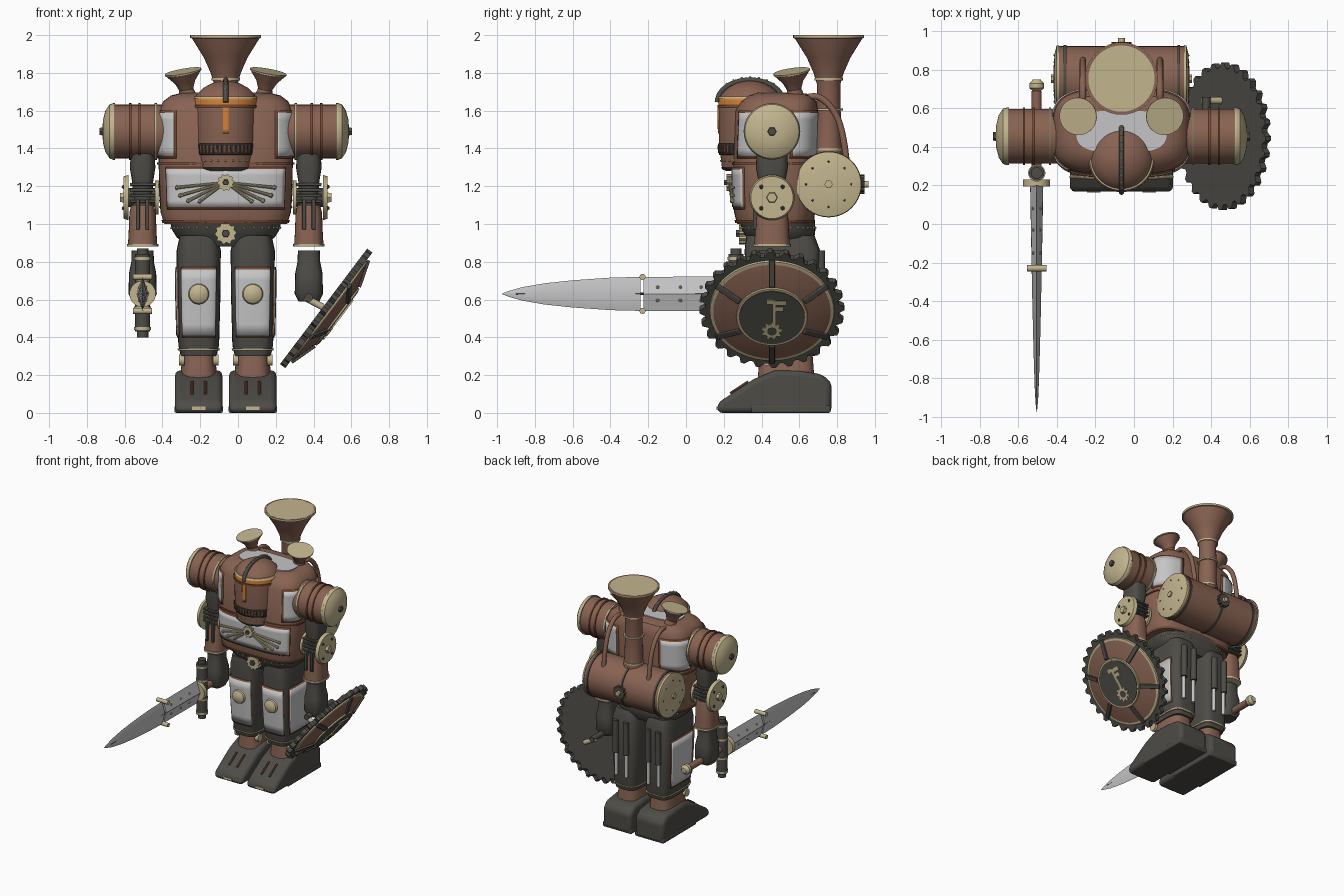
import bpy, bmesh
from math import cos, sin, pi, radians, copysign
from mathutils import Matrix, Vector

if "Cube" in bpy.data.objects:
    bpy.data.objects.remove(bpy.data.objects["Cube"])

def material(name, *rgb):
    m = bpy.data.materials.new(name)
    m.use_nodes = True
    m.diffuse_color = (*rgb, 1)
    m.node_tree.nodes["Principled BSDF"].inputs["Base Color"].default_value = (*rgb, 1)
    return m

COPPER = material("copper", .25, .125, .085)
RUST = material("dark copper", .18, .07, .035)
IRON = material("iron", .075, .072, .062)
BLACK = material("black iron", .025, .025, .026)
BRASS = material("brass", .54, .46, .27)
SILVER = material("silver", .56, .56, .57)
GLOW = material("orange glow", .65, .22, .04)
CX, ARM, LEG = -.065, .44, .143   # body axis, arm and leg offsets from it
made = []

def finish(name, bm, mat, M=None, bevel=0, solid=0):
    if M is not None:
        bm.transform(M)
    if not solid:
        bmesh.ops.recalc_face_normals(bm, faces=bm.faces)
    me = bpy.data.meshes.new(name)
    bm.to_mesh(me)
    bm.free()
    me.materials.append(mat)
    ob = bpy.data.objects.new(name, me)
    bpy.context.scene.collection.objects.link(ob)
    if bevel:
        mod = ob.modifiers.new("bevel", "BEVEL")
        mod.width, mod.segments = bevel, 3
    if solid:
        mod = ob.modifiers.new("thickness", "SOLIDIFY")
        mod.thickness, mod.offset = solid, -1
    made.append(ob)

def aim(origin, axis):
    return Matrix.Translation(origin) @ Vector(axis).to_track_quat('Z', 'Y').to_matrix().to_4x4()

def oval(row, n, t, ox, off=0):
    # point on a rounded-square section; row is height, half width, half depth, y centre
    z, hx, hy, cy = row
    c, s = cos(t), sin(t)
    return (ox + (hx + off) * copysign(abs(c) ** (2 / n), c),
            cy + (hy + off) * copysign(abs(s) ** (2 / n), s), z)

def loft(name, rows, mat, n=2, ox=0, seg=48, M=None):
    bm = bmesh.new()
    rings = [[bm.verts.new(oval(r, n, 2 * pi * i / seg, ox)) for i in range(seg)] for r in rows]
    for a, b in zip(rings, rings[1:]):
        for i in range(seg):
            j = (i + 1) % seg
            bm.faces.new((a[i], a[j], b[j], b[i]))
    bm.faces.new(rings[0][::-1])
    bm.faces.new(rings[-1])
    finish(name, bm, mat, M)

def lathe(name, profile, mat, origin, axis=(0, 0, 1), seg=32):
    loft(name, [(z, r, r, 0) for r, z in profile], mat, seg=seg, M=aim(origin, axis))

def rod(name, a, b, r, mat, r2=None, seg=20):
    d = Vector(b) - Vector(a)
    lathe(name, [(r, 0), (r if r2 is None else r2, d.length)], mat, a, d, seg)

def at(rows, z):
    for a, b in zip(rows, rows[1:]):
        if a[0] <= z <= b[0]:
            k = (z - a[0]) / (b[0] - a[0])
            return [u + (v - u) * k for u, v in zip(a, b)]

def patch(name, rows, n, ox, t0, t1, z0, z1, mat, off=.006):
    # plate that follows a lofted surface
    bm = bmesh.new()
    cols, lines = 16, 6
    g = [[bm.verts.new(oval(at(rows, z0 + (z1 - z0) * j / lines), n,
          radians(t0 + (t1 - t0) * i / cols), ox, off)) for i in range(cols + 1)] for j in range(lines + 1)]
    for j in range(lines):
        for i in range(cols):
            bm.faces.new((g[j][i], g[j][i + 1], g[j + 1][i + 1], g[j + 1][i]))
    finish(name, bm, mat, solid=.015)

def panel(name, rows, n, ox, t0, t1, z0, z1):
    patch(name + "_frame", rows, n, ox, t0 - 3, t1 + 3, z0 - .012, z1 + .012, RUST)
    patch(name, rows, n, ox, t0, t1, z0, z1, SILVER, .01)

def box(name, centre, size, mat, bevel=0, M=None):
    bm = bmesh.new()
    bmesh.ops.create_cube(bm, size=1)
    bm.transform(Matrix.Translation(centre) @ Matrix.Diagonal((*size, 1)))
    finish(name, bm, mat, M, bevel)

def gear(name, M, r, teeth, h, mat, depth=.85):
    bm = bmesh.new()
    def ring(z):
        return [bm.verts.new((q * cos(a), q * sin(a), z)) for i in range(4 * teeth)
                for q, a in [(r if i % 4 < 2 else r * depth, 2 * pi * i / 4 / teeth)]]
    a, b = ring(0), ring(h)
    for i in range(len(a)):
        j = (i + 1) % len(a)
        bm.faces.new((a[i], a[j], b[j], b[i]))
    bm.faces.new(a[::-1])
    bm.faces.new(b)
    finish(name, bm, mat, M)

def rivets(name, points, mat=BRASS, r=.008):
    bm = bmesh.new()
    for p in points:
        bmesh.ops.create_icosphere(bm, subdivisions=1, radius=r, matrix=Matrix.Translation(p))
    finish(name, bm, mat)

def pipe(name, points, r, mat):
    cu = bpy.data.curves.new(name, "CURVE")
    cu.dimensions, cu.bevel_depth, cu.use_fill_caps = "3D", r, True
    sp = cu.splines.new("NURBS")
    sp.points.add(len(points) - 1)
    for p, c in zip(sp.points, points):
        p.co = (*c, 1)
    sp.use_endpoint_u, sp.order_u = True, 3
    cu.materials.append(mat)
    bpy.context.scene.collection.objects.link(bpy.data.objects.new(name, cu))

def band(name, rows, n, ox, z0, z1, mat, off=.008):
    loft(name, [(z, h + off, d + off, c) for z, h, d, c in (at(rows, z0), at(rows, z1))], mat, n, ox)

# torso and its plates
torso = [(1, .325, .2, .47), (1.06, .345, .215, .47), (1.3, .355, .22, .47), (1.6, .355, .22, .48),
         (1.65, .33, .2, .49), (1.68, .29, .17, .5), (1.69, .25, .14, .5)]
N = 3.5
loft("torso", torso, COPPER, N, CX, 96)
panel("chest_panel", torso, N, CX, 219, 321, 1.09, 1.29)
for name, a, b in (("left_front_panel", -52, -12), ("right_front_panel", 192, 232),
                   ("left_back_panel", 12, 70), ("right_back_panel", 110, 168)):
    panel(name, torso, N, CX, a, b, 1.36, 1.59)
band("torso_trim", torso, N, CX, 1.315, 1.325, RUST)
band("lower_trim", torso, N, CX, 1.005, 1.02, RUST)
loft("top_plate", [(1.685, .235, .11, .48), (1.697, .235, .11, .48)], SILVER, 3, CX)

# chest ornament
gear("chest_gear", aim((CX, .245, 1.22), (0, -1, 0)), .045, 10, .03, BRASS)
lathe("chest_hub", [(.02, 0), (.015, .045)], IRON, (CX, .245, 1.22), (0, -1, 0), 6)
for s in (-1, 1):
    for i, length in enumerate((.26, .25, .22, .17)):
        a = radians(6 + 10 * i)
        tip = (CX + s * length * cos(a), .245, 1.22 - length * sin(a))
        rod("fan_rod", (CX, .228, 1.22), tip, .006, BRASS, .009, 10)
        rivets("fan_tip", [tip], r=.013)

# hips and belt
hips = [(.88, .2, .15, .5), (.93, .26, .18, .5), (.97, .285, .195, .49), (1.04, .3, .2, .48)]
loft("hips", hips, IRON, 3, CX)
rivets("belt_rivets", [oval(at(hips, .98), 3, 2 * pi * i / 32, CX) for i in range(32)])
gear("belt_gear", aim((CX, .32, .95), (0, -1, 0)), .058, 10, .04, BRASS)
lathe("belt_hub", [(.025, 0), (.02, .055)], IRON, (CX, .32, .95), (0, -1, 0), 6)

# helmet
HY = .34
head = [(z, r, r, HY) for r, z in ((.13, 1.28), (.15, 1.3), (.165, 1.42), (.167, 1.6), (.165, 1.66),
        (.15, 1.69), (.12, 1.72), (.07, 1.747), (.02, 1.757))]
loft("helmet", head, COPPER, 2, CX)
band("helmet_base", head, 2, CX, 1.285, 1.3, IRON, .006)
band("visor_lower_rim", head, 2, CX, 1.615, 1.63, RUST)
band("visor_upper_rim", head, 2, CX, 1.664, 1.676, BRASS)
patch("visor_slot", head, 2, CX, 185, 355, 1.63, 1.664, GLOW, .003)
patch("nose_slot", head, 2, CX, 265, 275, 1.48, 1.63, GLOW)
patch("mouth_grille", head, 2, CX, 212, 328, 1.365, 1.425, BLACK)
for i in range(13):
    patch("mouth_slat", head, 2, CX, 218 + 8 * i, 222 + 8 * i, 1.375, 1.415, RUST, .01)
crest = [(CX, HY + .175 * cos(a), 1.645 + .118 * sin(a)) for a in [pi * i / 12 for i in range(13)]]
pipe("helmet_crest", crest, .014, IRON)
rivets("crest_rivets", [(x, y, z + .012) for x, y, z in crest[2:-2]])
rivets("helmet_rivets", [oval(at(head, 1.335), 2, pi + pi * i / 12, CX) for i in range(13)], r=.006)

# boiler on the back
BY, BZ = .755, 1.21
def boiler_ring(name, a, b, r, mat):
    rod(name, (CX + a, BY, BZ), (CX + b, BY, BZ), r, mat, seg=40)
boiler_ring("boiler", -.33, .33, .168, COPPER)
for x in (-.3, -.012, .29):
    boiler_ring("boiler_band", x, x + .015, .175, IRON)
for s in (-1, 1):
    lathe("boiler_cap", [(.173, 0), (.172, .012), (.13, .022), (.05, .028), (.01, .028)], BRASS,
          (CX + s * .325, BY, BZ), (s, 0, 0), 40)
    rivets("boiler_cap_rivets", [(CX + s * .348, BY + .12 * cos(i * pi / 4), BZ + .12 * sin(i * pi / 4))
                                 for i in range(8)], IRON, .006)
    lathe("boiler_bolt", [(.022, 0), (.022, .04)], BRASS, (CX + s * .325, BY, BZ), (s, 0, 0), 6)
    pipe("boiler_pipe", [(CX + s * .2, y, z) for y, z in
         ((.58, 1.64), (.66, 1.69), (.75, 1.65), (.83, 1.52), (.85, 1.33))], .017, COPPER)
gear("valve_wheel", aim((CX, .915, BZ), (0, 1, 0)), .052, 10, .03, IRON)
rod("valve_stem", (CX, .9, BZ), (CX, .965, BZ), .018, BRASS)

# chimney and small funnels, hollow at the mouth
lathe("chimney", [(.085, 1.3), (.067, 1.42), (.062, 1.74), (.08, 1.8), (.115, 1.88), (.18, 1.985), (.185, 2),
      (.172, 2), (.105, 1.88), (.06, 1.8)], COPPER, (CX, BY, 0), seg=40)
lathe("chimney_rim", [(.177, 1.982), (.188, 1.985), (.188, 2), (.172, 2)], BRASS, (CX, BY, 0), seg=40)
lathe("chimney_glow", [(.057, 1.8), (.057, 1.807)], GLOW, (CX, BY, 0))
for z in (1.39, 1.6, 1.76):
    lathe("chimney_ring", [(.075, z), (.075, z + .012)], BRASS, (CX, BY, 0))
for s in (-1, 1):
    base, lean = (CX + s * .2, .58, 1.665), (s * .18, -.15, 1)
    lathe("funnel", [(.05, 0), (.038, .05), (.055, .09), (.088, .13), (.095, .145), (.085, .145),
                     (.05, .095), (.03, .07)], COPPER, base, lean)
    lathe("funnel_rim", [(.09, .137), (.098, .139), (.098, .147), (.086, .147)], BRASS, base, lean)
    lathe("funnel_glow", [(.045, .09), (.045, .094)], GLOW, base, lean)

# arms
AY = .455
for s, side in ((-1, "right"), (1, "left")):
    def X(d):
        return CX + s * d
    out = (s, 0, 0)
    rod(side + "_shoulder", (X(.33), AY, 1.49), (X(.6), AY, 1.49), .142, COPPER, seg=40)
    for d, m in ((.365, BRASS), (.45, RUST), (.5, RUST), (.585, BRASS)):
        rod(side + "_shoulder_band", (X(d), AY, 1.49), (X(d + .012), AY, 1.49), .15, m, seg=40)
    lathe(side + "_shoulder_cap", [(.15, 0), (.143, .02), (.11, .042), (.06, .055), (.01, .058)], BRASS,
          (X(.595), AY, 1.49), out, 40)
    lathe(side + "_shoulder_bolt", [(.024, 0), (.022, .018)], IRON, (X(.65), AY, 1.49), out, 6)
    x = X(ARM)
    loft(side + "_upper_arm", [(1.08, .05, .06, AY), (1.22, .055, .07, AY), (1.3, .068, .085, AY),
                               (1.4, .06, .08, AY)], IRON, 3, x)
    for z in (1.12, 1.15, 1.18, 1.21):
        box(side + "_elbow_rib", (x, AY, z), (.135, .16, .016), IRON, .005)
    rod(side + "_elbow_disc", (X(.515), AY, 1.14), (X(.54), AY, 1.14), .12, BRASS, .112, 40)
    rod(side + "_elbow_inner_disc", (X(.355), AY, 1.14), (X(.375), AY, 1.14), .09, BRASS, seg=32)
    rod(side + "_elbow_axle", (X(.36), AY, 1.14), (X(.52), AY, 1.14), .05, IRON)
    lathe(side + "_elbow_bolt", [(.03, 0), (.027, .02)], BRASS, (X(.54), AY, 1.14), out, 6)
    rivets(side + "_elbow_rivets", [(X(.54), AY + .08 * cos(a), 1.14 + .08 * sin(a))
           for a in [pi / 4 + pi / 2 * i for i in range(4)]], IRON, .012)
    loft(side + "_forearm", [(.885, .078, .095, AY), (.95, .074, .09, AY), (1.06, .07, .085, AY),
                             (1.1, .06, .075, AY)], COPPER, 2.6, x)
    loft(side + "_cuff", [(.88, .083, .1, AY), (.895, .083, .1, AY)], BRASS, 2.6, x)
    for d in (-.025, .025):
        box(side + "_elbow_fork", (x + d, AY - .085, 1.05), (.02, .03, .16), IRON, .005)
    loft(side + "_hand", [(.59, .055, .06, AY), (.63, .075, .085, AY), (.74, .072, .085, AY),
                          (.8, .06, .07, AY), (.86, .058, .07, AY)], IRON, 3, x, 24)

# legs and feet
shape = ((.165, 0), (.17, .055), (.24, .1), (.36, .18), (.47, .225), (.6, .222), (.72, .205), (.77, .16), (.77, 0))
for s, side in ((-1, "right"), (1, "left")):
    x = CX + s * LEG
    leg = [(.3, .095, .165, .52), (.36, .108, .18, .52), (.62, .115, .19, .51), (.86, .117, .2, .51),
           (.94, .1, .18, .5)]
    loft(side + "_leg", leg, IRON, 4, x)
    panel(side + "_leg_front_panel", leg, 4, x, 237, 303, .41, .76)
    mid = 90 - 90 * s
    panel(side + "_leg_side_panel", leg, 4, x, mid - 24, mid + 24, .41, .76)
    lathe(side + "_knee_dome", [(.056, 0), (.05, .02), (.03, .032), (.005, .036)], BRASS, (x, .315, .63), (0, -1, 0))
    band(side + "_leg_band", leg, 4, x, .33, .34, BRASS)
    loft(side + "_ankle", [(.18, .1, .15, .53), (.31, .085, .14, .53)], COPPER, 3, x)
    for d in (-.09, .09):
        rod(side + "_ankle_bolt", (x + d - .015, .43, .28), (x + d + .015, .43, .28), .03, BRASS)
    for d in (-.045, .045):
        rod(side + "_calf_piston", (x + d, .715, .6), (x + d, .715, .86), .022, IRON)
        rod(side + "_calf_piston_rod", (x + d, .71, .42), (x + d, .71, .6), .013, SILVER)
    bm = bmesh.new()
    f = bm.faces.new([bm.verts.new((x - .125, y, z)) for y, z in shape])
    ext = bmesh.ops.extrude_face_region(bm, geom=[f])["geom"]
    bmesh.ops.translate(bm, vec=(.25, 0, 0), verts=[v for v in ext if isinstance(v, bmesh.types.BMVert)])
    finish(side + "_foot", bm, IRON, bevel=.03)
    box(side + "_sole", (x, .555, .02), (.256, .42, .04), IRON, .01)
    for d in (-.035, .035):
        rod(side + "_toe_slot", (x + d, .235, .102), (x + d, .33, .165), .008, RUST, seg=8)
    box(side + "_toe_badge", (x, .17, .025), (.07, .015, .02), BRASS)

# sword, held in the right hand and pointing forward
SX, SZ = CX - ARM, .63
turn = Matrix.Translation((SX, 0, SZ)) @ Matrix.Rotation(pi / 2, 4, 'X')
loft("blade", [(.24, .025, .09, 0), (.4, .023, .086, 0), (.6, .018, .072, 0), (.75, .014, .056, 0),
               (.87, .009, .035, 0), (.94, .005, .015, 0), (.975, .001, .001, 0)], SILVER, seg=4, M=turn)
loft("blade_base", [(-.2, .033, .092, 0), (.225, .026, .09, 0)], SILVER, seg=4, M=turn)
loft("blade_groove", [(-.19, .034, .008, 0), (.25, .026, .007, 0), (.9, .009, .004, 0)], BLACK, seg=8, M=turn)
rivets("blade_rivets", [(SX + e * .016, y, SZ + d) for e in (-1, 1) for d in (-.035, .035)
                        for y in (-.15, -.03, .08)], r=.01)
for d in (-.09, .09):
    rod("blade_bar", (SX - .05, -.23, SZ + d), (SX + .05, -.23, SZ + d), .016, BRASS)
rod("sword_collar", (SX, .195, SZ), (SX, .23, SZ), .07, BRASS)
rod("sword_grip", (SX, .22, SZ), (SX, .69, SZ), .026, COPPER)
lathe("pommel", [(.02, 0), (.038, .015), (.038, .04), (.02, .06)], BRASS, (SX, .69, SZ), (0, 1, 0))
rod("crossguard", (SX, .265, .43), (SX, .265, .84), .04, IRON)
for z in (.4, .84):
    rod("crossguard_tip", (SX, .265, z), (SX, .265, z + .03), .03, IRON)
for z in (.44, .55, .7, .81):
    rod("crossguard_band", (SX, .265, z), (SX, .265, z + .014), .045, BRASS)

# round toothed shield on the left arm
a, b = .602, .798
S = Matrix(((0, a, b, .465), (1, 0, 0, .455), (0, b, -a, .555), (0, 0, 0, 1)))
def on_shield(z, angle=0):
    return S @ Matrix.Rotation(angle, 4, 'Z') @ Matrix.Translation((0, 0, z))
gear("shield_rim", on_shield(-.015), .383, 28, .035, IRON, .925)
loft("shield_face", [(.015, .325, .325, 0), (.03, .32, .32, 0), (.075, .18, .18, 0)], COPPER, M=S)
loft("shield_rim_trim", [(.015, .333, .333, 0), (.03, .328, .328, 0), (.033, .316, .316, 0)], BRASS, M=S)
loft("shield_centre_trim", [(.06, .192, .192, 0), (.082, .187, .187, 0)], BRASS, M=S)
loft("shield_centre", [(.06, .175, .175, 0), (.086, .174, .174, 0)], IRON, M=S)
for i in range(6):
    strap = on_shield(.055, pi / 6 + pi / 3 * i) @ Matrix.Rotation(radians(18), 4, 'Y')
    box("shield_strap", (.255, 0, .08), (.15, .032, .016), IRON, .004, strap)
gear("emblem_gear", on_shield(.085) @ Matrix.Translation((0, -.085, 0)), .056, 9, .008, BRASS, .75)
loft("emblem_hole", [(.09, .025, .025, -.085), (.095, .025, .025, -.085)], IRON, seg=20, M=S)
box("emblem_shaft", (.012, .035, .089), (.02, .16, .009), BRASS, 0, S)
for x, y, w in ((.042, .1, .07), (.035, .06, .05), (-.01, .108, .04)):
    box("emblem_tooth", (x, y, .089), (w, .026, .009), BRASS, 0, S)
rod("shield_handle", (CX + ARM, .33, .61), (CX + ARM, .66, .61), .022, IRON)
for y in (.35, .64):
    rod("shield_handle_post", (CX + ARM - .02, y, .61), (.45, y, .56), .018, BRASS)

# smooth shading that keeps hard edges
bpy.ops.object.select_all(action='DESELECT')
for ob in made:
    ob.select_set(True)
bpy.context.view_layer.objects.active = made[0]
bpy.ops.object.shade_smooth_by_angle(angle=radians(35))
